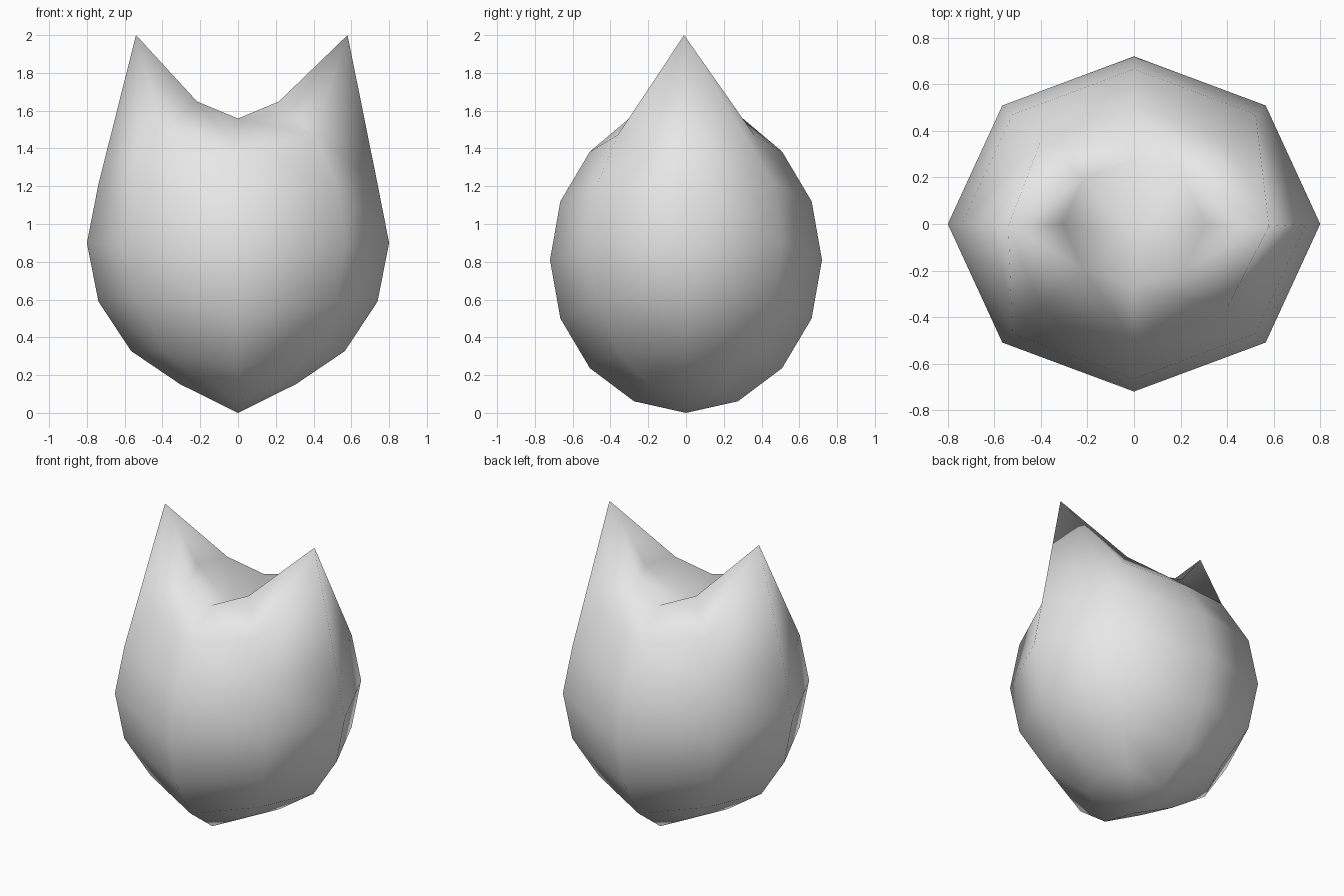
import bpy
import bmesh
from mathutils import Vector

default_cube = bpy.data.objects.get("Cube")
if default_cube:
    bpy.data.objects.remove(default_cube, do_unlink=True)

HALF_SIZE = Vector((0.8, 0.72, 0.81))
SIDE_LIFT = 0.09   # everything off the centre line sits higher


def nearest(bm, point):
    return min(bm.verts, key=lambda v: (v.co - Vector(point)).length)


# Head: coarse sphere, stretched, with a creased centre line
bm = bmesh.new()
bmesh.ops.create_uvsphere(bm, u_segments=8, v_segments=8, radius=1)
crown = nearest(bm, (0, 0, 1))
ears = {side: nearest(bm, (side * 0.707, 0, 0.707)) for side in (-1, 1)}
ear_roots = {side: [nearest(bm, (side * 0.27, y, 0.92)) for y in (-0.27, 0.27)]
             for side in (-1, 1)}

for v in bm.verts:
    off_centre = abs(v.co.x) > 0.01
    v.co = v.co * 1.0
    for axis in range(3):
        v.co[axis] *= HALF_SIZE[axis]
    v.co.z += HALF_SIZE.z + (SIDE_LIFT if off_centre else 0)

# Hollow between the ears
crown.co = (0, -0.04, 1.435)

# Pointed ears, with a ridge from each tip to the rim of the hollow
ears[-1].co = (-0.54, -0.01, 2)
ears[1].co = (0.58, -0.01, 2)
for side, tip in ears.items():
    for root in ear_roots[side]:
        bmesh.ops.connect_verts(bm, verts=[tip, root])

for face in bm.faces:
    face.smooth = True
bmesh.ops.recalc_face_normals(bm, faces=bm.faces[:])
mesh = bpy.data.meshes.new("eared_head")
bm.to_mesh(mesh)
bm.free()

# Plain grey surface
grey = bpy.data.materials.new("light_grey")
grey.use_nodes = True
colour = (0.8, 0.8, 0.8, 1)
grey.diffuse_color = colour
grey.node_tree.nodes["Principled BSDF"].inputs["Base Color"].default_value = colour
mesh.materials.append(grey)

head = bpy.data.objects.new("eared_head", mesh)
bpy.context.collection.objects.link(head)
